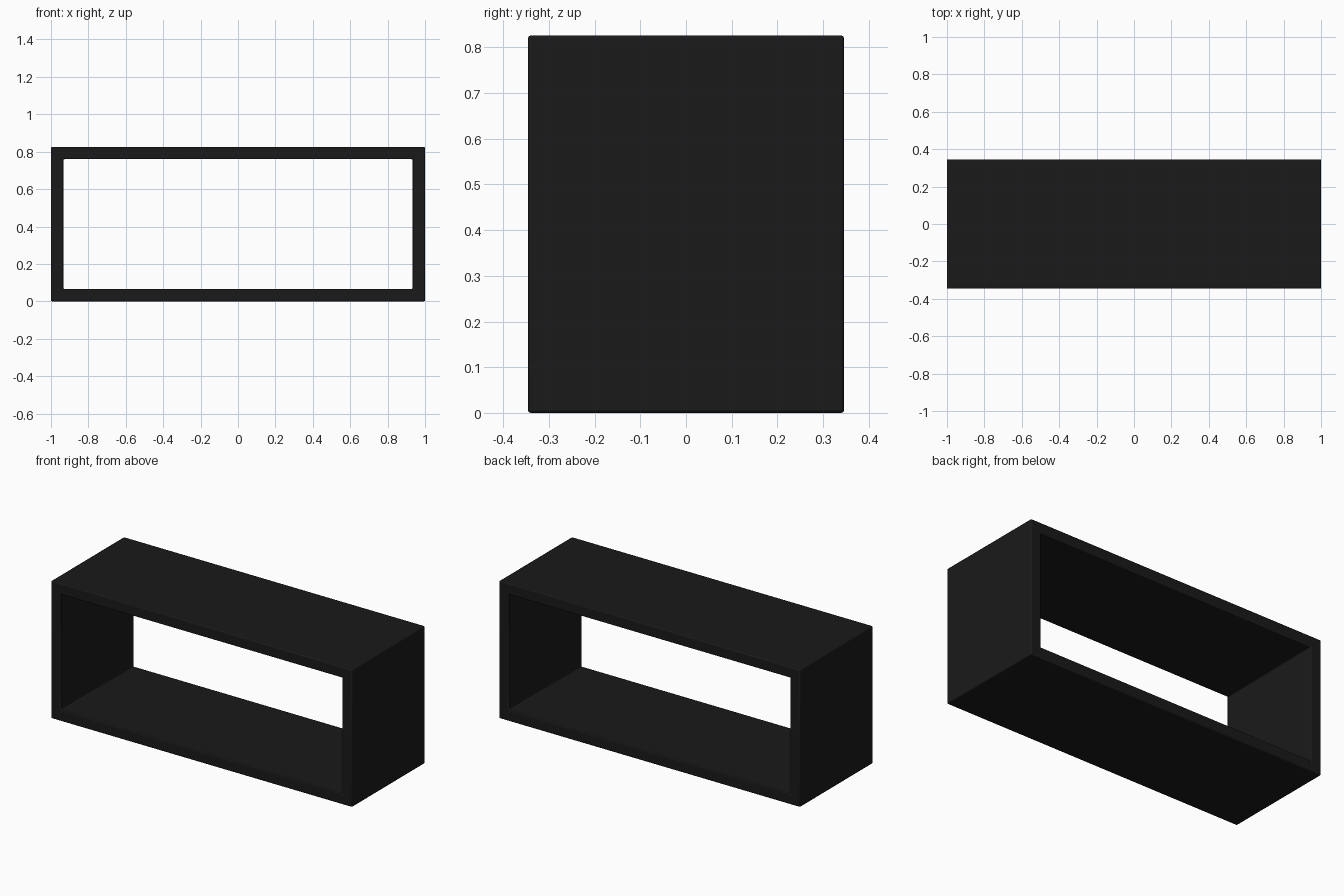
import bpy, bmesh

if "Cube" in bpy.data.objects:
    bpy.data.objects.remove(bpy.data.objects["Cube"])

W, H, D = 1.0, 0.826, 0.346   # half width, height, half depth
T = 0.066                     # wall thickness

# Open rectangular frame: four mitred walls joined into one ring
bm = bmesh.new()
outer = [(-W, 0), (W, 0), (W, H), (-W, H)]
inner = [(-W + T, T), (W - T, T), (W - T, H - T), (-W + T, H - T)]


def loop(points, y):
    return [bm.verts.new((x, y, z)) for x, z in points]


of, nf = loop(outer, -D), loop(inner, -D)
ob, nb = loop(outer, D), loop(inner, D)
for i in range(4):
    j = (i + 1) % 4
    for a, b in ((of, nf), (nf, nb), (nb, ob), (ob, of)):
        bm.faces.new((a[i], a[j], b[j], b[i]))
bmesh.ops.recalc_face_normals(bm, faces=bm.faces)

mesh = bpy.data.meshes.new("shelf_frame")
bm.to_mesh(mesh)
bm.free()
frame = bpy.data.objects.new("shelf_frame", mesh)
bpy.context.collection.objects.link(frame)

# Black finish
black = bpy.data.materials.new("black_finish")
black.diffuse_color = (0.01, 0.01, 0.01, 1)
black.use_nodes = True
black.node_tree.nodes["Principled BSDF"].inputs["Base Color"].default_value = black.diffuse_color
mesh.materials.append(black)

# Slightly eased edges
bevel = frame.modifiers.new("eased_edges", 'BEVEL')
bevel.width = 0.006
bevel.segments = 2
bevel.limit_method = 'ANGLE'

bpy.context.view_layer.objects.active = frame
frame.select_set(True)
bpy.ops.object.shade_smooth_by_angle(angle=0.6)
